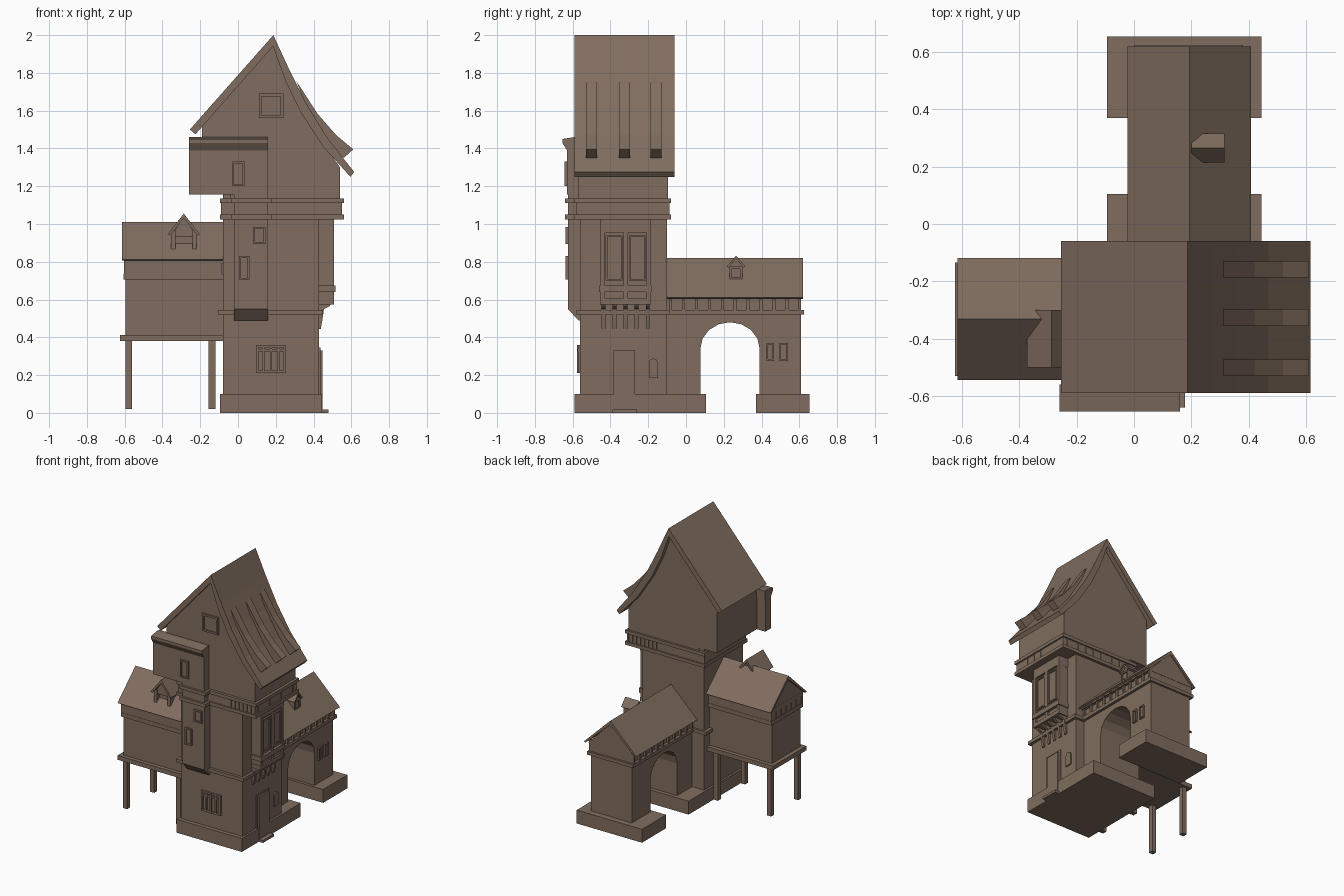
import bpy, bmesh, math

mat = bpy.data.materials.new("warm_brown")
mat.diffuse_color = (0.215, 0.152, 0.113, 1)


def finish(name, bm):
    bmesh.ops.recalc_face_normals(bm, faces=bm.faces)
    me = bpy.data.meshes.new(name)
    bm.to_mesh(me)
    bm.free()
    me.materials.append(mat)
    ob = bpy.data.objects.new(name, me)
    bpy.context.collection.objects.link(ob)
    return ob


def boxes(name, *dims):
    """One object of several boxes, each (x0, x1, y0, y1, z0, z1)."""
    bm = bmesh.new()
    for x0, x1, y0, y1, z0, z1 in dims:
        vs = bmesh.ops.create_cube(bm, size=1)["verts"]
        for v in vs:
            v.co.x = x1 if v.co.x > 0 else x0
            v.co.y = y1 if v.co.y > 0 else y0
            v.co.z = z1 if v.co.z > 0 else z0
    return finish(name, bm)


def prism(name, pts, axis, a, b):
    """Extrude a profile: axis 'x' takes (y, z) points, axis 'y' takes (x, z)."""
    bm = bmesh.new()
    at = (lambda p, t: (t, p[0], p[1])) if axis == "x" else (lambda p, t: (p[0], t, p[1]))
    f = bm.faces.new([bm.verts.new(at(p, a)) for p in pts])
    r = bmesh.ops.extrude_face_region(bm, geom=[f])
    d = at((0, 0), b - a)
    bmesh.ops.translate(bm, vec=d, verts=[g for g in r["geom"] if isinstance(g, bmesh.types.BMVert)])
    return finish(name, bm)


def gable_roof(name, axis, c, half, eave, top, a, b, t=0.03):
    """Chevron roof slab with a slightly inset gable filling below it."""
    prism(name, [(c - half, eave), (c, top), (c + half, eave), (c + half - 0.012, eave - 0.006),
                 (c, top - t), (c - half + 0.012, eave - 0.006)], axis, a, b)


def frame(name, side, wall, u0, u1, z0, z1, bars=0, t=0.014):
    """Window frame and pane on the front (y = wall) or right (x = wall) face."""
    def d(p0, p1, q0, q1, out):
        return (p0, p1, wall - out, wall + 0.01, q0, q1) if side == "front" else \
               (wall - 0.01, wall + out, p0, p1, q0, q1)
    parts = [d(u0, u1, z0, z1, 0.004), d(u0, u0 + t, z0, z1, 0.012), d(u1 - t, u1, z0, z1, 0.012),
             d(u0, u1, z0, z0 + t, 0.0125), d(u0, u1, z1 - t, z1, 0.0125)]
    for i in range(bars):
        m = u0 + (u1 - u0) * (i + 1) / (bars + 1)
        parts.append(d(m - 0.006, m + 0.006, z0, z1, 0.016))
    boxes(name, *parts)


def spread(a, b, n):
    return [a + (b - a) * i / (n - 1) for i in range(n)]


# --- tower shaft, plinth and string course
boxes("tower_plinth", (-0.095, 0.445, -0.59, 0.105, 0, 0.10))
boxes("tower_shaft", (-0.08, 0.43, -0.56, -0.10, 0.05, 1.16))
boxes("tower_string_course", (-0.105, 0.45, -0.58, -0.085, 0.52, 0.545))
boxes("door", (0.42, 0.436, -0.40, -0.255, 0, 0.345), (0.42, 0.448, -0.385, -0.27, 0.0, 0.33))
boxes("door_step", (0.40, 0.48, -0.39, -0.26, 0, 0.018))
frame("front_window", "front", -0.56, 0.095, 0.255, 0.21, 0.36, bars=3)
boxes("front_window_rail", (0.095, 0.255, -0.574, -0.56, 0.325, 0.337))
arch = [(-0.197, 0.185), (-0.148, 0.185)] + [
    (-0.1725 + 0.0245 * math.cos(a), 0.262 + 0.026 * math.sin(a)) for a in spread(0, math.pi, 7)]
prism("small_arched_window", arch, "x", 0.42, 0.439)

# --- arcaded band under the upper room
for z0, z1 in ((1.025, 1.05), (1.11, 1.135)):
    boxes("band_ledge", (-0.095, 0.56, -0.59, -0.08, z0, z1), (-0.035, 0.178, -0.64, -0.55, z0, z1))
boxes("band_core", (-0.085, 0.53, -0.565, -0.10, 1.04, 1.12))
posts = [(x, x + 0.014, -0.582, -0.088, 1.045, 1.115) for x in spread(-0.09, 0.535, 20)]
posts += [(-0.09, 0.55, y, y + 0.014, 1.045, 1.115) for y in spread(-0.58, -0.104, 15)]
boxes("band_posts", *posts)

# --- upper room and its swept roof
prism("upper_room", [(-0.19, 1.155), (-0.04, 1.155), (-0.04, 1.13), (0.54, 1.13), (0.54, 1.30),
                     (0.44, 1.44), (0.33, 1.62), (0.185, 1.96), (-0.19, 1.53)], "y", -0.57, -0.095)
prism("main_roof", [(-0.255, 1.50), (0.187, 2.0), (0.275, 1.81), (0.36, 1.64), (0.47, 1.46), (0.615, 1.275),
                    (0.595, 1.25), (0.45, 1.41), (0.33, 1.595), (0.25, 1.76), (0.185, 1.94), (-0.225, 1.475)],
      "y", -0.59, -0.06)
for y in (-0.53, -0.355, -0.187):
    prism("roof_dormer", [(0.31, 1.755), (0.42, 1.585), (0.52, 1.47), (0.61, 1.395), (0.56, 1.35),
                          (0.50, 1.40), (0.37, 1.60)], "y", y, y + 0.058)
frame("gable_window", "front", -0.57, 0.11, 0.24, 1.56, 1.69)

# --- stair bay on the front, with the wide box at its head
prism("stair_bay", [(-0.55, 0.49), (-0.57, 0.49), (-0.625, 0.55), (-0.625, 1.2), (-0.55, 1.2)], "x", -0.02, 0.16)
boxes("stair_bay_head", (-0.26, 0.16, -0.63, -0.565, 1.155, 1.40))
prism("stair_bay_cap", [(-0.63, 1.39), (-0.655, 1.43), (-0.655, 1.45), (-0.59, 1.46), (-0.56, 1.46), (-0.56, 1.39)],
      "x", -0.26, 0.16)
frame("bay_window_top", "front", -0.63, -0.03, 0.035, 1.20, 1.33, t=0.01)
frame("bay_window_mid", "front", -0.625, 0.08, 0.145, 0.895, 0.985, t=0.01)
frame("bay_window_low", "front", -0.625, 0.005, 0.06, 0.705, 0.83, t=0.01)

# --- oriel on the right face
boxes("oriel", (0.42, 0.495, -0.45, -0.19, 0.585, 1.03), (0.42, 0.508, -0.455, -0.185, 0.955, 1.03),
      (0.42, 0.508, -0.455, -0.185, 0.575, 0.605), (0.42, 0.515, -0.46, -0.18, 0.64, 0.675))
for y in (-0.452, -0.33, -0.208):
    boxes("oriel_mullion", (0.42, 0.508, y, y + 0.022, 0.60, 0.96))
frame("oriel_window_left", "right", 0.495, -0.425, -0.335, 0.70, 0.94, t=0.01)
frame("oriel_window_right", "right", 0.495, -0.303, -0.213, 0.70, 0.94, t=0.01)
for y in spread(-0.447, -0.213, 5):
    prism("oriel_corbel", [(0.42, 0.58), (0.495, 0.58), (0.485, 0.565), (0.455, 0.55), (0.445, 0.48), (0.438, 0.445),
                           (0.42, 0.445)], "y", y, y + 0.02)

# --- gatehouse behind the tower
boxes("gate_plinth", (-0.095, 0.445, 0.37, 0.655, 0, 0.10))
ring = [(0.233 - 0.157 * math.cos(a), 0.34 + 0.14 * math.sin(a)) for a in spread(0, math.pi, 9)]
prism("gate_wall", [(-0.12, 0.0), (0.076, 0.0)] + ring + [(0.39, 0.0), (0.61, 0.0), (0.61, 0.62), (-0.12, 0.62)],
      "x", 0.02, 0.36)
boxes("gate_ledge", (0.0, 0.38, -0.11, 0.625, 0.52, 0.545))
boxes("gate_posts", *[(0.004, 0.376, y, y + 0.015, 0.54, 0.63) for y in spread(-0.09, 0.595, 11)])
gable_roof("gate_roof", "y", 0.193, 0.216, 0.61, 0.82, -0.11, 0.62)
prism("gate_gable", [(0.005, 0.605), (0.193, 0.80), (0.38, 0.605)], "y", -0.10, 0.612)
frame("gate_window_left", "right", 0.36, 0.425, 0.465, 0.275, 0.37, t=0.009)
frame("gate_window_right", "right", 0.36, 0.495, 0.54, 0.275, 0.37, t=0.009)
gable_roof("gate_dormer_roof", "x", 0.265, 0.05, 0.775, 0.832, 0.20, 0.316, 0.014)
prism("gate_dormer", [(0.23, 0.70), (0.30, 0.70), (0.30, 0.78), (0.265, 0.82), (0.23, 0.78)], "x", 0.20, 0.295)
frame("gate_dormer_window", "right", 0.295, 0.23, 0.30, 0.705, 0.775, t=0.012)

# --- timber wing on stilts
boxes("wing_floor", (-0.625, -0.07, -0.53, -0.135, 0.38, 0.412))
boxes("wing_body", (-0.595, -0.07, -0.50, -0.165, 0.40, 0.82))
boxes("wing_ledge", (-0.605, -0.07, -0.52, -0.145, 0.705, 0.735))
boxes("wing_posts", *[(x, x + 0.016, -0.518, -0.147, 0.73, 0.83) for x in spread(-0.60, -0.10, 10)],
      *[(-0.603, -0.1, y, y + 0.016, 0.73, 0.80) for y in spread(-0.518, -0.163, 7)])
boxes("wing_tie_beam", (-0.604, -0.07, -0.519, -0.146, 0.79, 0.82))
boxes("wing_stilts", *[(x, x + 0.035, y, y + 0.035, 0.02, 0.39) for x in (-0.595, -0.155) for y in (-0.51, -0.19)])
gable_roof("wing_roof", "x", -0.332, 0.213, 0.812, 1.01, -0.615, -0.07)
prism("wing_gable", [(-0.525, 0.81), (-0.332, 0.99), (-0.139, 0.81)], "x", -0.603, -0.07)
gable_roof("wing_dormer_roof", "y", -0.287, 0.086, 0.945, 1.055, -0.50, -0.30, 0.025)
prism("wing_dormer", [(-0.33, 0.93), (-0.244, 0.93), (-0.235, 0.96), (-0.287, 1.04), (-0.339, 0.96)],
      "y", -0.475, -0.32)
boxes("wing_dormer_sides", (-0.355, -0.332, -0.485, -0.35, 0.868, 0.965), (-0.242, -0.219, -0.485, -0.35, 0.868, 0.965),
      (-0.335, -0.239, -0.455, -0.35, 0.868, 0.94))
